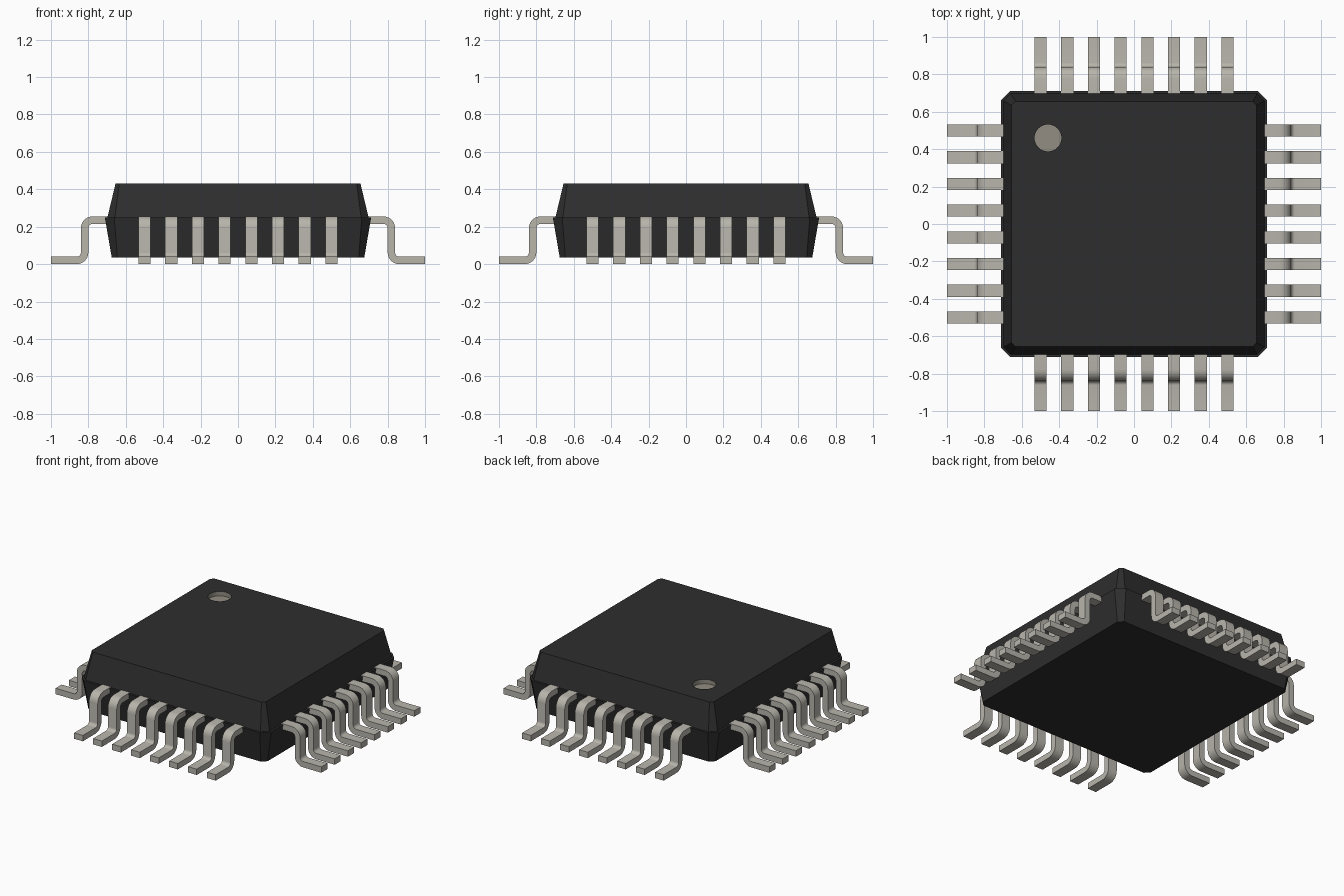
import bpy, bmesh, math
from mathutils import Matrix, Vector

cube = bpy.data.objects.get("Cube")
if cube:
    bpy.data.objects.remove(cube, do_unlink=True)


def material(name, rgb):
    m = bpy.data.materials.new(name)
    m.use_nodes = True
    m.diffuse_color = (*rgb, 1)
    bsdf = m.node_tree.nodes["Principled BSDF"]
    bsdf.inputs["Base Color"].default_value = (*rgb, 1)
    bsdf.inputs["Roughness"].default_value = 0.6
    return m


black = material("black plastic", (0.027, 0.027, 0.027))
metal = material("tinned metal", (0.48, 0.46, 0.41))
marker = material("marker grey", (0.29, 0.27, 0.225))


def make_object(name, bm, mats):
    bmesh.ops.recalc_face_normals(bm, faces=bm.faces)
    mesh = bpy.data.meshes.new(name)
    bm.to_mesh(mesh)
    bm.free()
    for m in mats:
        mesh.materials.append(m)
    obj = bpy.data.objects.new(name, mesh)
    bpy.context.collection.objects.link(obj)
    return obj


def chamfered_ring(bm, half, cut, z):
    """Square outline with clipped corners."""
    verts = []
    for k in range(4):
        turn = Matrix.Rotation(k * math.pi / 2, 3, 'Z')
        for p in ((half, half - cut, z), (half - cut, half, z)):
            verts.append(bm.verts.new(turn @ Vector(p)))
    return verts


# Moulded body: tapered lower half, narrow ledge, tapered upper half
bm = bmesh.new()
layers = [(0.675, 0.03, 0.035), (0.712, 0.05, 0.25),
          (0.698, 0.04, 0.25), (0.655, 0.02, 0.43)]
rings = [chamfered_ring(bm, *layer) for layer in layers]
for low, high in zip(rings, rings[1:]):
    for i in range(8):
        j = (i + 1) % 8
        bm.faces.new((low[i], low[j], high[j], high[i]))
bm.faces.new(rings[0])
bm.faces.new(rings[-1])
body = make_object("body", bm, [black, marker])

# Round pin-one recess in the top
SPOT, RADIUS, TOP = Vector((-0.46, 0.46, 0)), 0.072, 0.43
bm = bmesh.new()
bmesh.ops.create_cone(bm, cap_ends=True, segments=32, radius1=RADIUS,
                      radius2=RADIUS, depth=0.06,
                      matrix=Matrix.Translation(SPOT + Vector((0, 0, TOP))))
cutter = make_object("recess_cutter", bm, [])
cutter.hide_render = True
mod = body.modifiers.new("recess", 'BOOLEAN')
mod.operation = 'DIFFERENCE'
mod.solver = 'EXACT'
mod.object = cutter
bpy.context.view_layer.objects.active = body
bpy.ops.object.modifier_apply(modifier=mod.name)
bpy.data.objects.remove(cutter, do_unlink=True)
for face in body.data.polygons:
    inside = (face.center.xy - SPOT.xy).length < RADIUS + 0.01
    face.material_index = 1 if inside and face.center.z < TOP - 0.005 else 0


# Gull-wing lead cross-section from an offset centre line
def lead_side(offset):
    """One edge of the strip, offset from its centre line."""
    r, steps = 0.042, 6
    top, foot, shin = 0.235, 0.02, 0.82
    pts = [(0.66, top + offset)]
    for i in range(steps + 1):
        a = math.pi / 2 * (1 - i / steps)
        pts.append((shin - r + (r + offset) * math.cos(a),
                    top - r + (r + offset) * math.sin(a)))
    for i in range(steps + 1):
        a = math.pi + math.pi / 2 * i / steps
        pts.append((shin + r + (r - offset) * math.cos(a),
                    foot + r + (r - offset) * math.sin(a)))
    pts.append((1.0, foot + offset))
    return pts


WIDTH, COUNT, THICK = 0.065, 8, 0.04
outer, inner = lead_side(THICK / 2), lead_side(-THICK / 2)


def add_lead(bm, shift, turn):
    """Strip of quads between both edges, closed on all sides."""
    rows = []
    for (xo, zo), (xi, zi) in zip(outer, inner):
        corners = ((xo, -1, zo), (xo, 1, zo), (xi, 1, zi), (xi, -1, zi))
        rows.append([bm.verts.new(turn @ Vector((x, shift + s * WIDTH / 2, z)))
                     for x, s, z in corners])
    for a, b in zip(rows, rows[1:]):
        for i in range(4):
            j = (i + 1) % 4
            bm.faces.new((a[i], a[j], b[j], b[i]))
    bm.faces.new(rows[0])
    bm.faces.new(rows[-1])


# Eight leads on each of the four sides
for k, side in enumerate(("left", "back", "right", "front")):
    bm = bmesh.new()
    turn = Matrix.Rotation(k * math.pi / 2, 3, 'Z')
    for n in range(COUNT):
        add_lead(bm, n / (COUNT - 1) - 0.5, turn)
    leads = make_object(side + "_leads", bm, [metal])
    bpy.ops.object.select_all(action='DESELECT')
    leads.select_set(True)
    bpy.context.view_layer.objects.active = leads
    bpy.ops.object.shade_smooth_by_angle(angle=math.radians(35))
